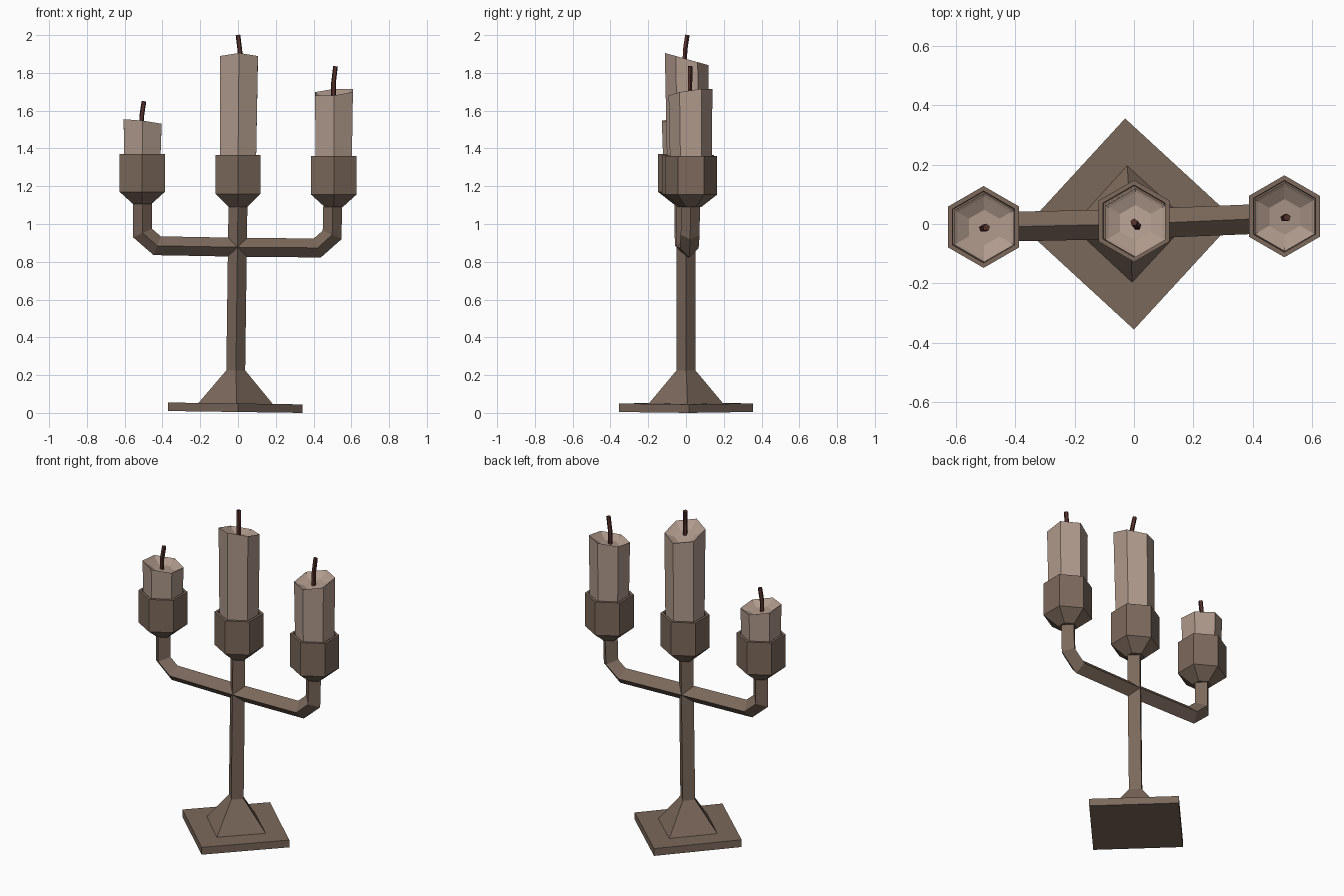
import bpy, bmesh, math
from mathutils import Vector

if "Cube" in bpy.data.objects:
    bpy.data.objects.remove(bpy.data.objects["Cube"], do_unlink=True)


def material(name, rgb):
    m = bpy.data.materials.new(name)
    m.use_nodes = True
    m.diffuse_color = (*rgb, 1)
    m.node_tree.nodes["Principled BSDF"].inputs["Base Color"].default_value = (*rgb, 1)
    return m


METAL = material("dull bronze", (0.20, 0.14, 0.105))
WAX = material("aged wax", (0.43, 0.32, 0.26))
WICK = material("burnt wick", (0.09, 0.03, 0.024))


def skin(name, rings, mat):
    """Join rings of points into one closed, flat-faced solid."""
    bm = bmesh.new()
    loops = [[bm.verts.new(p) for p in ring] for ring in rings]
    n = len(loops[0])
    for a, b in zip(loops, loops[1:]):
        for i in range(n):
            j = (i + 1) % n
            bm.faces.new((a[i], a[j], b[j], b[i]))
    bm.faces.new(loops[0][::-1])
    bm.faces.new(loops[-1])
    bmesh.ops.recalc_face_normals(bm, faces=bm.faces)
    mesh = bpy.data.meshes.new(name)
    bm.to_mesh(mesh)
    bm.free()
    mesh.materials.append(mat)
    ob = bpy.data.objects.new(name, mesh)
    bpy.context.collection.objects.link(ob)
    return ob


def ring(x, y, z, r, sides, turn=0.0, slope=(0, 0)):
    """Upright polygon ring, a corner toward +y, tilted by slope."""
    pts = []
    for i in range(sides):
        a = math.radians(90 + turn) + math.tau * i / sides
        dx, dy = r * math.cos(a), r * math.sin(a)
        pts.append((x + dx, y + dy, z + slope[0] * dx + slope[1] * dy))
    return pts


def tube(name, path, r, sides, mat):
    """Mitred tube along a path that bends in the xz direction."""
    pts = [Vector(p) for p in path]
    rings = []
    for i, p in enumerate(pts):
        t0 = (p - pts[max(i - 1, 0)]).normalized()
        t1 = (pts[min(i + 1, len(pts) - 1)] - p).normalized()
        t = (t0 + t1).normalized()
        side = Vector((0, 1, 0))
        side = (side - t * side.dot(t)).normalized()
        up = side.cross(t)
        mitre = 1 / max(t.dot(t1 if t1.length else t0), 0.5)
        rings.append([p + side * r * math.cos(math.tau * k / sides)
                      + up * r * mitre * math.sin(math.tau * k / sides)
                      for k in range(sides)])
    return skin(name, rings, mat)


# Foot plate and flared stem
tilt = (-0.014, 0)
skin("foot_plate", [ring(-0.015, 0, z, 0.356, 4, 2.4, tilt) for z in (0.005, 0.05)], METAL)
skin("stem", [ring(-0.015, 0, 0.04, 0.205, 4, 2.4),
              ring(-0.012, 0, 0.225, 0.05, 4, 1),
              ring(0, 0, 1.12, 0.05, 4)], METAL)

# Side arms
tube("right_arm", [(0, 0, 0.877), (-0.428, -0.009, 0.885),
                   (-0.505, -0.01, 0.952), (-0.505, -0.01, 1.13)], 0.05, 4, METAL)
tube("left_arm", [(0, 0, 0.877), (0.42, 0.017, 0.873),
                  (0.498, 0.022, 0.942), (0.502, 0.024, 1.12)], 0.05, 4, METAL)

# Cups, candles and wicks: name, cup centre, cup heights, candle centre, top, slope, wick path
holders = [
    ("right", (-0.507, -0.01), (1.105, 1.17, 1.37), (-0.505, -0.012), 1.538, (-0.12, -0.08),
     [(-0.51, -0.015, 1.50), (-0.51, -0.015, 1.57), (-0.498, -0.012, 1.65)]),
    ("middle", (0, 0.01), (1.09, 1.16, 1.365), (0.005, 0.004), 1.873, (0, -0.28),
     [(0.012, -0.008, 1.83), (0.01, -0.006, 1.92), (0, 0.006, 2.0)]),
    ("left", (0.507, 0.026), (1.09, 1.155, 1.36), (0.508, 0.024), 1.698, (0.09, 0.15),
     [(0.506, 0.02, 1.65), (0.506, 0.02, 1.75), (0.516, 0.022, 1.835)]),
]
for name, (cx, cy), (low, mid, high), (wx, wy), top, slope, wick in holders:
    skin(name + "_cup", [ring(cx, cy, low, 0.055, 6),
                         ring(cx, cy, mid, 0.138, 6),
                         ring(cx, cy, high, 0.138, 6),
                         ring(cx, cy, high, 0.121, 6),
                         ring(cx, cy, high - 0.04, 0.119, 6)], METAL)
    skin(name + "_candle", [ring(cx, cy, high - 0.06, 0.110, 6),
                            ring(wx, wy, top, 0.116, 6, 0, slope),
                            ring(wx, wy, top - 0.008, 0.104, 6, 0, slope),
                            ring(wx, wy, top - 0.03, 0.06, 6, 0, slope)], WAX)
    tube(name + "_wick", wick, 0.013, 5, WICK)
